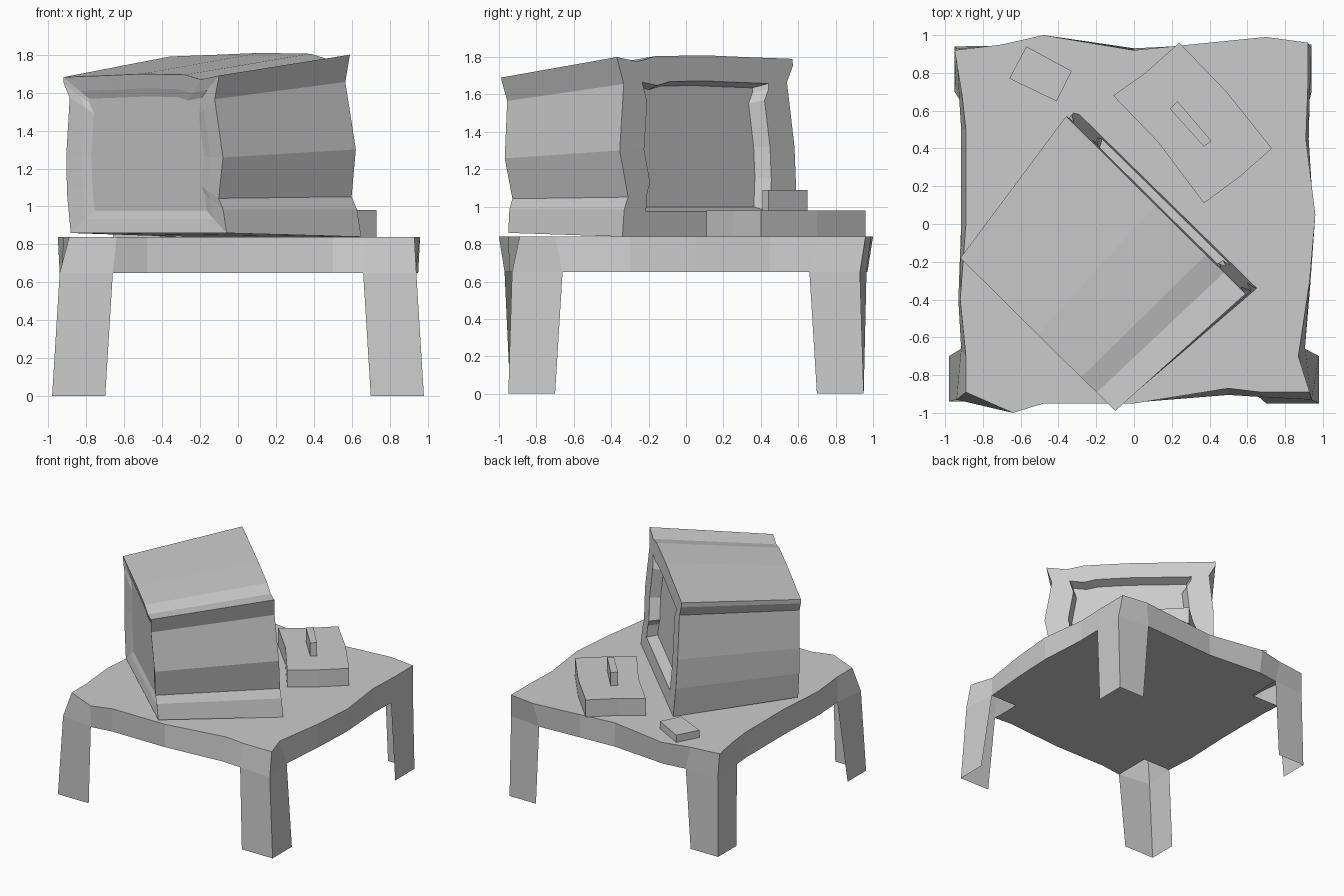
import bpy
from mathutils import Vector

if "Cube" in bpy.data.objects:
    bpy.data.objects.remove(bpy.data.objects["Cube"])


def make(name, verts, faces):
    me = bpy.data.meshes.new(name)
    me.from_pydata([tuple(v) for v in verts], [], faces)
    me.update()
    ob = bpy.data.objects.new(name, me)
    bpy.context.collection.objects.link(ob)
    return ob


def loft(name, rings, cap_start=True, cap_end=True):
    """Join equal-sized rings of points with quads and cap the ends."""
    n = len(rings[0])
    faces = []
    for r in range(len(rings) - 1):
        a, b = r * n, (r + 1) * n
        faces += [(a + i, a + (i + 1) % n, b + (i + 1) % n, b + i) for i in range(n)]
    if cap_start:
        faces.append(tuple(reversed(range(n))))
    if cap_end:
        faces.append(tuple(range((len(rings) - 1) * n, len(rings) * n)))
    return make(name, [p for r in rings for p in r], faces)


def slab(name, outline, z0, z1):
    return loft(name, [[(x, y, z) for x, y in outline] for z in (z0, z1)])


# Table: wavy top outline, four sides of six points (corner first, counter-clockwise)
TOP, APRON = 0.84, 0.65
sides = [
    [(-.89, -.89), (-.64, -1.0), (-.48, -.95), (0, -.95), (.5, -.87), (.67, -.89)],
    [(.93, -.89), (.87, -.7), (.93, -.3), (.96, .05), (.91, .45), (.92, .72)],
    [(.92, .96), (.7, .99), (.3, .95), (0, .92), (-.48, 1.0), (-.7, .95)],
    [(-.95, .92), (-.91, .68), (-.89, .5), (-.89, 0), (-.92, -.4), (-.89, -.7)],
]
top = [Vector((x, y, TOP)) for s in sides for x, y in s]
low = []
for k, s in enumerate(sides):
    along, across = (0, 1) if k % 2 == 0 else (1, 0)
    for i, p in enumerate(s):
        q = [p[0], p[1], APRON]
        if i == 0:
            q[0] = 0.94 if p[0] > 0 else -0.94
            q[1] = 0.93 if p[1] > 0 else -0.93
        else:
            edge = 0.94 if p[across] > 0 else -0.94
            q[across] = (p[across] + edge) / 2
            if i in (1, 5):
                q[along] = 0.66 if p[along] > 0 else -0.66
        low.append(Vector(q))
table = loft("table_top_and_apron", [low, top], cap_start=False)

# Underside with notched corners above the open legs
under = []
for i, p in enumerate(low):
    if i % 6 == 0:
        under.append((0.66 if p.x > 0 else -0.66, 0.66 if p.y > 0 else -0.66, APRON))
    else:
        under.append(p)
make("table_underside", under, [tuple(reversed(range(len(under))))])

# Legs: angle-shaped sheets
feet = [(-.98, -.94), (.98, -.95), (.94, .95), (-.95, .94)]
for k, (x, y) in enumerate(feet):
    c = k * 6
    sx, sy = (1 if x > 0 else -1), (1 if y > 0 else -1)
    on_x, on_y = (sx * .70, y, 0), (x, sy * .70, 0)
    first, last = (on_y, on_x) if k % 2 == 0 else (on_x, on_y)
    make("table_leg_%d" % (k + 1),
         [low[c - 1], low[c], low[c + 1], first, (x, y, 0), last],
         [(0, 3, 4, 1), (1, 4, 5, 2)])

# Television: one wobbly section (across, up) lofted between two tapered ends
section = [(.01, 0), (1, 0), (.985, .15), (.96, .22), (1, .48), (.965, .85), (1, 1),
           (.88, .975), (.78, 1.005), (.5, 1.01), (.27, 1.0), (0, .99),
           (0, .95), (.035, .86), (0, .5), (-.005, .25)]


def end_ring(bl, br, tl, tr, z0, z1, scale=1.0, push=0.0):
    bl, br = Vector((*bl, z0)), Vector((*br, z0))
    tl, tr = Vector((*tl, z1)), Vector((*tr, z1))
    axis = Vector((0.59, 0.80, 0))
    ring = []
    for s, t in section:
        s, t = .5 + (s - .5) * scale, .5 + (t - .5) * scale
        ring.append(bl.lerp(br, s).lerp(tl.lerp(tr, s), t) + axis * push)
    return ring


screen = ((-.30, .59), (.65, -.34), (-.36, .57), (.59, -.37), .84, 1.80)
back = ((-.89, -.19), (-.06, -.95), (-.92, -.18), (-.10, -.99), .86, 1.69)
loft("television", [
    end_ring(*back, scale=.72, push=.03),
    end_ring(*back, scale=.82, push=.015),
    end_ring(*back),
    end_ring(*screen),
    end_ring(*screen, scale=.72),
    end_ring(*screen, scale=.67, push=-.08),
])

# Console with its cartridge, and a small box beside it
slab("console", [(-.11, .68), (.13, .43), (.37, .11), (.56, .25), (.73, .40),
                 (.49, .70), (.24, .96), (.06, .80)], TOP, .98)
slab("cartridge", [(.19, .61), (.37, .41), (.41, .44), (.23, .65)], .98, 1.09)
slab("small_box", [(-.66, .77), (-.41, .65), (-.33, .81), (-.57, .94)], TOP, .90)
